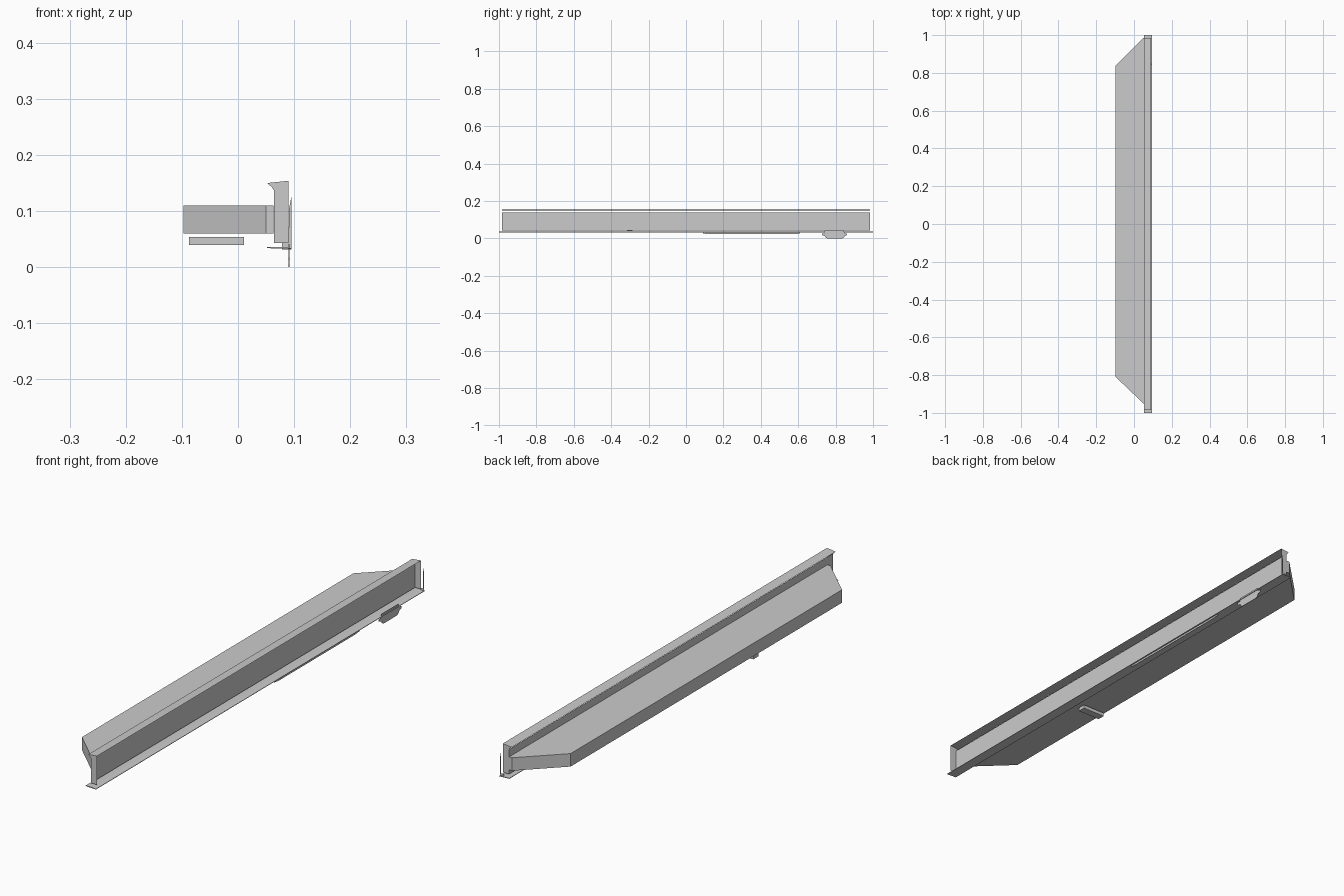
import bpy
import bmesh
from mathutils import Vector


def make(name, points, sweep=None):
    """Flat polygon from points, optionally extruded along a sweep vector."""
    bm = bmesh.new()
    face = bm.faces.new([bm.verts.new(p) for p in points])
    if sweep:
        ext = bmesh.ops.extrude_face_region(bm, geom=[face], use_keep_orig=True)
        moved = [g for g in ext["geom"] if isinstance(g, bmesh.types.BMVert)]
        bmesh.ops.translate(bm, verts=moved, vec=Vector(sweep))
        bmesh.ops.recalc_face_normals(bm, faces=bm.faces)
    mesh = bpy.data.meshes.new(name)
    bm.to_mesh(mesh)
    bm.free()
    obj = bpy.data.objects.new(name, mesh)
    bpy.context.collection.objects.link(obj)
    return obj


def plan(pts, z):
    return [(x, y, z) for x, y in pts]


def section(pts, y):
    return [(x, y, z) for x, z in pts]


def side(pts, x):
    return [(x, y, z) for y, z in pts]


# Housing behind the panel: tapered back and a straight front collar
make("housing", plan([(-0.097, -0.81), (0.05, -0.95), (0.05, 0.985), (-0.097, 0.84)], 0.06), (0, 0, 0.05))
make("housing_collar", plan([(0.05, -0.95), (0.063, -0.95), (0.063, 0.985), (0.05, 0.985)], 0.06), (0, 0, 0.05))

# Recessed front panel
W = 0.985
make("front_panel", side([(-W, 0.043), (W, 0.043), (W, 0.139), (-W, 0.139)], 0.064))

# End plates with a flared top corner
plate = [(0.064, 0.043), (0.09, 0.043), (0.09, 0.154), (0.052, 0.15), (0.06, 0.143), (0.064, 0.137)]
for label, y in (("left", -W), ("right", W)):
    make("end_plate_" + label, section(plate, y))

# Thin top strip joining the end plates
make("top_strip", [(0.052, -W, 0.15), (0.09, -W, 0.154), (0.09, W, 0.154), (0.052, W, 0.15)])

# Bottom lip along the full length
make("bottom_lip", section([(0.052, 0.034), (0.078, 0.033), (0.095, 0.032), (0.095, 0.034), (0.078, 0.036), (0.052, 0.036)], -1.0), (0, 2.0, 0))

# Small spiked end bracket
make("end_bracket", section([(0.078, 0.032), (0.095, 0.032), (0.095, 0.125), (0.091, 0.105), (0.09, 0.043), (0.078, 0.043)], 0.995))

# Hanging tab below the lip, with short side wings
tab = [(0.745, 0.005), (0.755, 0.0), (0.835, 0.0), (0.845, 0.005), (0.847, 0.012), (0.862, 0.018),
       (0.862, 0.026), (0.847, 0.028), (0.845, 0.041), (0.74, 0.041), (0.74, 0.028), (0.727, 0.026),
       (0.727, 0.018), (0.743, 0.012)]
make("hanging_tab", side(tab, 0.09), (0.002, 0, 0))

# Slim strip under the lip
make("under_strip", side([(0.09, 0.026), (0.12, 0.023), (0.58, 0.023), (0.61, 0.026), (0.61, 0.031), (0.09, 0.031)], 0.091))

# Bar under the housing
make("under_bar", plan([(-0.087, -0.315), (0.011, -0.315), (0.011, -0.285), (-0.087, -0.285)], 0.04), (0, 0, 0.014))
